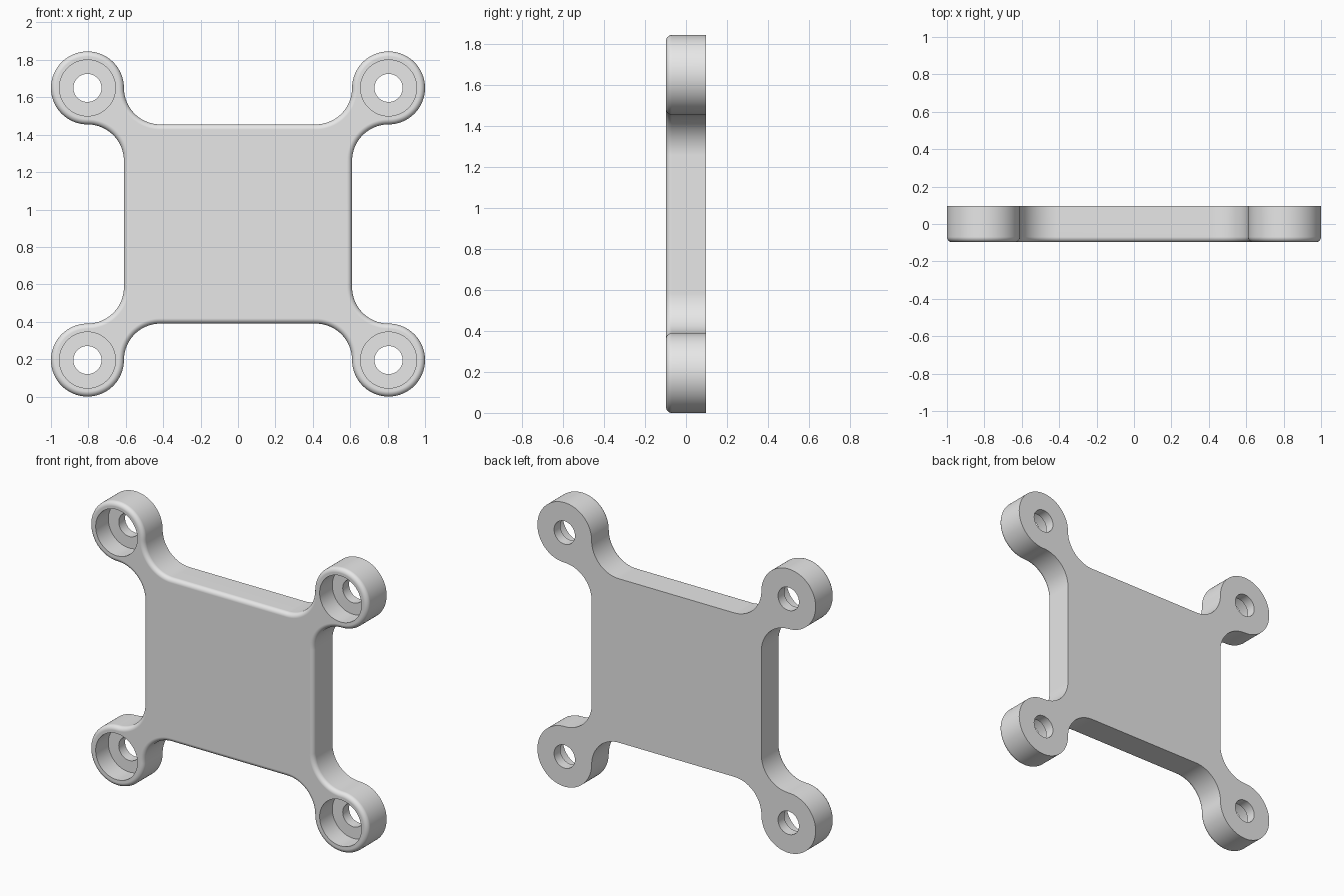
import bpy, bmesh, math
from mathutils import Vector

cube = bpy.data.objects.get("Cube")
if cube:
    bpy.data.objects.remove(cube, do_unlink=True)

R = 0.195               # lug radius, also the fillet radius
CX, CZ = 0.805, 0.7275  # lug centre offsets
MID = CZ + R            # height of the plate centre
HALF = 0.0975           # half thickness
ROUND = 0.028           # front edge rounding
HOLE, BORE, SEAT = 0.075, 0.15, 0.065
STEPS = 20              # segments per quarter turn

grey = bpy.data.materials.new("light grey")
grey.use_nodes = True
colour = (0.8, 0.8, 0.8, 1)
grey.diffuse_color = colour
grey.node_tree.nodes["Principled BSDF"].inputs["Base Color"].default_value = colour


def arc(x, z, start, end):
    n = round(abs(end - start) / 90 * STEPS)
    angles = [math.radians(start + (end - start) * i / n) for i in range(n + 1)]
    return [(x + R * math.cos(a), z + R * math.sin(a)) for a in angles]


def make_object(name, bm):
    bmesh.ops.recalc_face_normals(bm, faces=bm.faces)
    mesh = bpy.data.meshes.new(name)
    bm.to_mesh(mesh)
    bm.free()
    mesh.materials.append(grey)
    obj = bpy.data.objects.new(name, mesh)
    bpy.context.collection.objects.link(obj)
    return obj


# Outline of one corner: fillet, lug, fillet; mirrored to all four corners
corner = (arc(CX, CZ - 2 * R, 180, 90)
          + arc(CX, CZ, -90, 180)[1:]
          + arc(CX - 2 * R, CZ, 0, -90)[1:])
outline = []
for sx, sz in ((1, 1), (-1, 1), (-1, -1), (1, -1)):
    points = [(sx * x, sz * z) for x, z in corner]
    outline += points if sx * sz > 0 else points[::-1]

# Plate with rounded front edge
bm = bmesh.new()
front = bm.faces.new([bm.verts.new((x, -HALF, z + MID)) for x, z in outline])
rim = list(front.edges)
back = bmesh.ops.extrude_face_region(bm, geom=[front], use_keep_orig=True)["geom"]
bmesh.ops.translate(bm, vec=Vector((0, 2 * HALF, 0)),
                    verts=[v for v in back if isinstance(v, bmesh.types.BMVert)])
bmesh.ops.recalc_face_normals(bm, faces=bm.faces)
bmesh.ops.bevel(bm, geom=rim, offset=ROUND, segments=6, profile=0.5,
                affect='EDGES', clamp_overlap=False)
plate = make_object("mounting_plate", bm)

# Stepped cutters for the counterbored screw holes
profile = ((HOLE, HALF + 0.1), (HOLE, HALF - SEAT),
           (BORE, HALF - SEAT), (BORE, -HALF - 0.1))
bm = bmesh.new()
for sx in (-1, 1):
    for sz in (-1, 1):
        n = 3 * STEPS
        rings = [[bm.verts.new((sx * CX + r * math.cos(math.tau * i / n), y,
                                MID + sz * CZ + r * math.sin(math.tau * i / n)))
                  for i in range(n)] for r, y in profile]
        bm.faces.new(rings[0])
        bm.faces.new(rings[-1][::-1])
        for a, b in zip(rings, rings[1:]):
            for i in range(n):
                j = (i + 1) % n
                bm.faces.new((a[i], b[i], b[j], a[j]))
cutter = make_object("screw_hole_cutter", bm)
cutter.hide_render = True

cut = plate.modifiers.new("screw holes", 'BOOLEAN')
cut.operation = 'DIFFERENCE'
cut.solver = 'EXACT'
cut.object = cutter
for obj in bpy.context.selected_objects:
    obj.select_set(False)
bpy.context.view_layer.objects.active = plate
plate.select_set(True)
bpy.ops.object.modifier_apply(modifier=cut.name)
bpy.data.objects.remove(cutter, do_unlink=True)

# Smooth shading with flat broad faces
bpy.ops.object.shade_smooth_by_angle(angle=math.radians(30))
weighted = plate.modifiers.new("weighted normals", 'WEIGHTED_NORMAL')
weighted.keep_sharp = True
